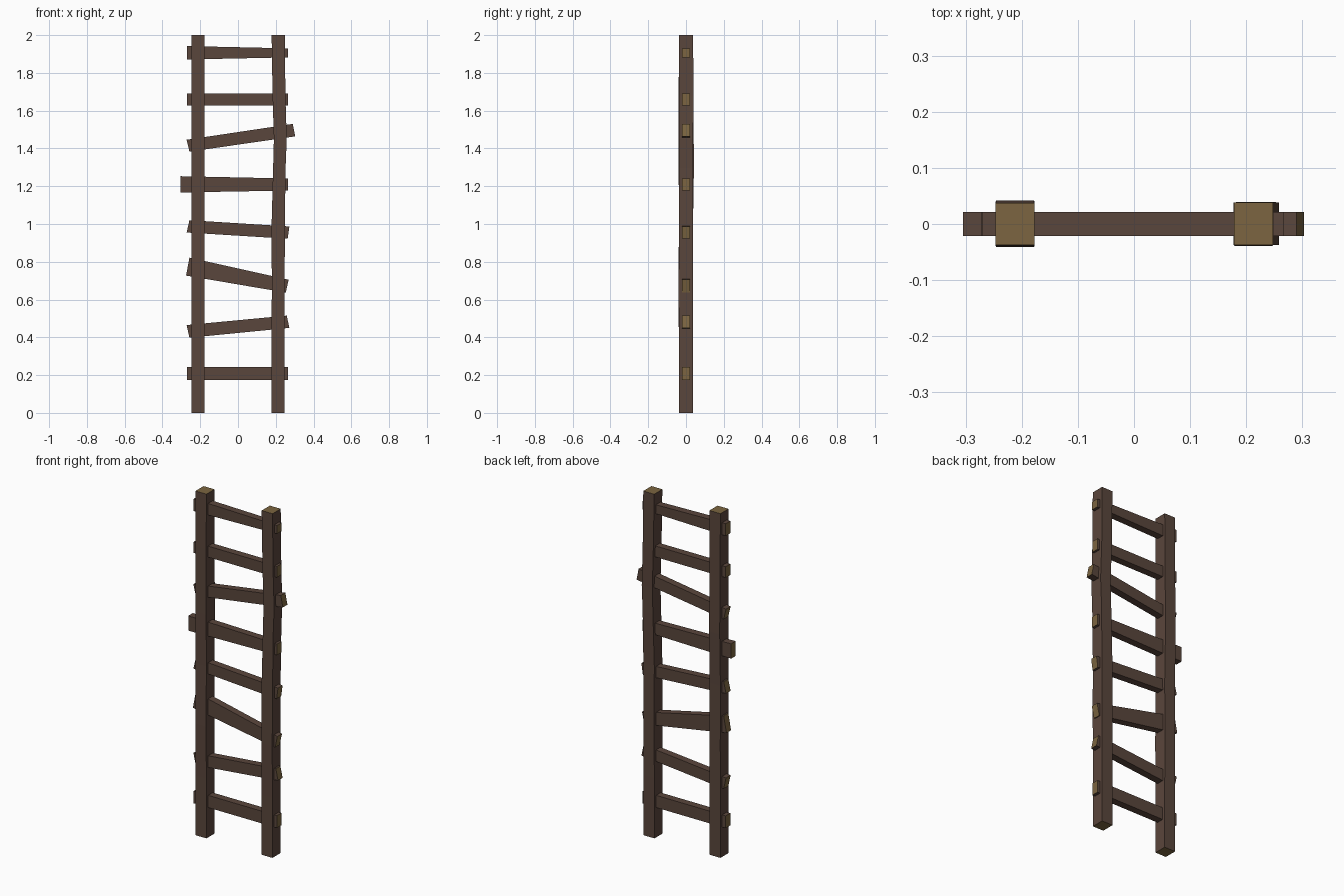
import bpy, bmesh


def material(name, rgb):
    m = bpy.data.materials.new(name)
    m.diffuse_color = (*rgb, 1)
    return m


BARK = material("dark brown wood", (0.102, 0.061, 0.045))
GRAIN = material("golden end grain", (0.200, 0.130, 0.052))


def loft(name, rings):
    """Beam through four-cornered rings; the two caps show end grain."""
    bm = bmesh.new()
    loops = [[bm.verts.new(p) for p in ring] for ring in rings]
    for a, b in zip(loops, loops[1:]):
        for i in range(4):
            j = (i + 1) % 4
            bm.faces.new((a[i], a[j], b[j], b[i]))
    for cap in (loops[0], loops[-1]):
        bm.faces.new(cap).material_index = 1
    bmesh.ops.recalc_face_normals(bm, faces=bm.faces)
    me = bpy.data.meshes.new(name)
    bm.to_mesh(me)
    bm.free()
    me.materials.append(BARK)
    me.materials.append(GRAIN)
    ob = bpy.data.objects.new(name, me)
    bpy.context.collection.objects.link(ob)


def post(name, sections):
    # each section: height, centre x, half width, front y, back y
    loft(name, [[(x - w, f, z), (x + w, f, z), (x + w, b, z), (x - w, b, z)]
                for z, x, w, f, b in sections])


# Upright posts, slightly uneven like hewn timber
post("left_post", [(0, -.212, .035, -.037, .037), (.35, -.212, .035, -.037, .037),
                   (.65, -.212, .034, -.041, .037), (1.0, -.212, .035, -.037, .037),
                   (1.3, -.212, .034, -.039, .042), (1.68, -.212, .034, -.039, .039),
                   (2, -.212, .035, -.037, .037)])
post("right_post", [(0, .212, .035, -.037, .037), (.35, .212, .035, -.037, .038),
                    (.65, .213, .034, -.039, .038), (1.0, .213, .035, -.037, .037),
                    (1.3, .219, .033, -.037, .038), (1.45, .224, .034, -.037, .038),
                    (1.68, .217, .034, -.037, .039), (2, .213, .035, -.037, .038)])

# Rungs: (x, z) of left top, left bottom, right bottom, right top
RUNGS = [
    ((-.27, .244), (-.27, .173), (.265, .173), (.265, .244)),
    ((-.272, .465), (-.257, .398), (.272, .450), (.258, .515)),
    ((-.257, .822), (-.275, .727), (.253, .637), (.268, .705)),
    ((-.257, 1.020), (-.272, .955), (.263, .922), (.272, .987)),
    ((-.305, 1.253), (-.305, 1.167), (.266, 1.177), (.266, 1.241)),
    ((-.272, 1.446), (-.257, 1.383), (.303, 1.464), (.290, 1.530)),
    ((-.27, 1.692), (-.27, 1.628), (.265, 1.628), (.265, 1.692)),
    ((-.27, 1.942), (-.27, 1.871), (.266, 1.882), (.266, 1.930)),
]
D = .021
for n, (lt, lb, rb, rt) in enumerate(RUNGS, 1):
    loft(f"rung_{n}", [[(b[0], -D, b[1]), (b[0], D, b[1]), (t[0], D, t[1]), (t[0], -D, t[1])]
                       for t, b in ((lt, lb), (rt, rb))])
